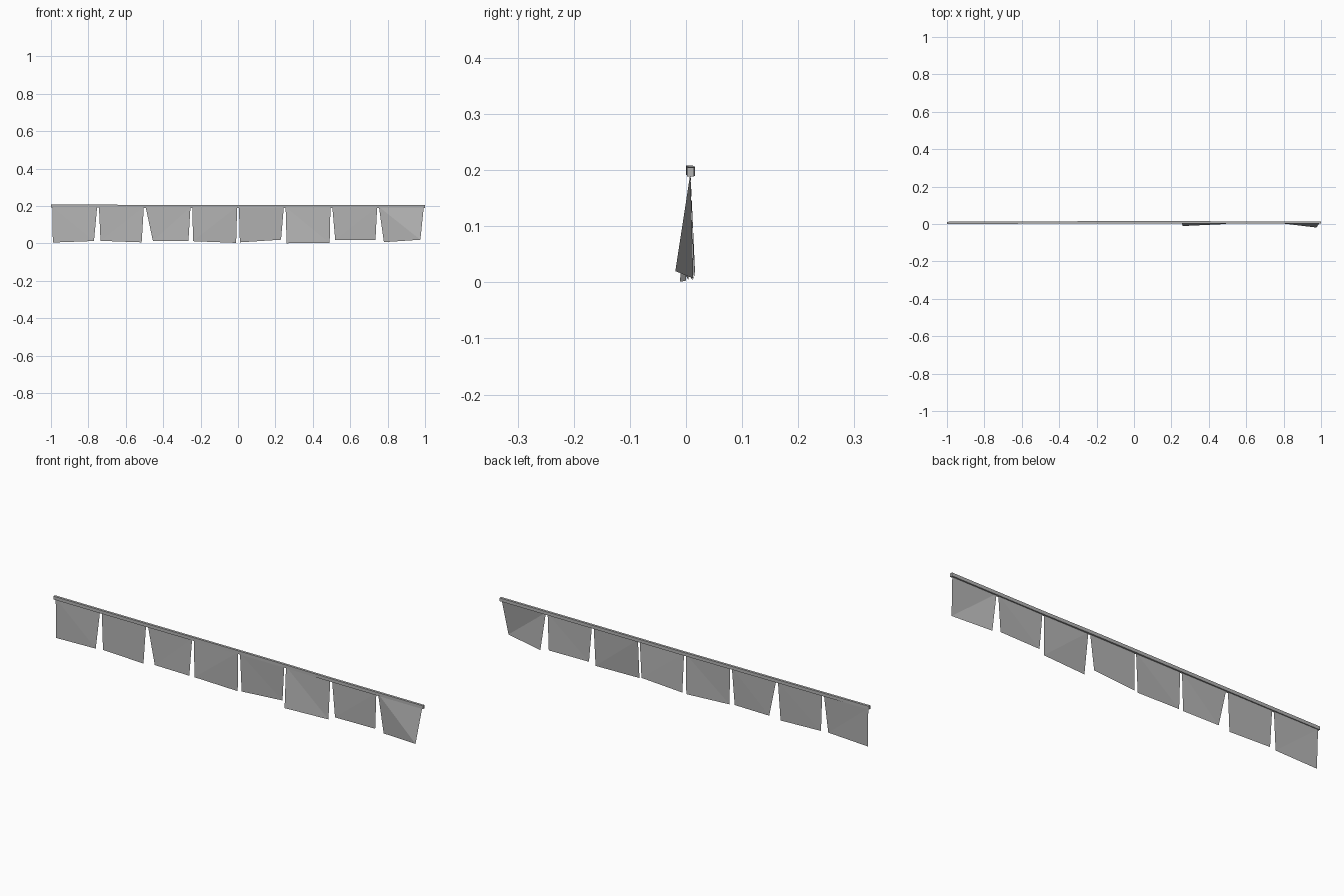
import bpy
import bmesh

cube = bpy.data.objects.get("Cube")
if cube:
    bpy.data.objects.remove(cube, do_unlink=True)

# Plain grey fabric
grey = bpy.data.materials.new("fabric_grey")
grey.use_nodes = True
colour = (0.45, 0.45, 0.45, 1)
grey.diffuse_color = colour
grey.node_tree.nodes["Principled BSDF"].inputs["Base Color"].default_value = colour


def finish(name, bm):
    mesh = bpy.data.meshes.new(name)
    bm.to_mesh(mesh)
    bm.free()
    mesh.materials.append(grey)
    obj = bpy.data.objects.new(name, mesh)
    bpy.context.collection.objects.link(obj)
    return obj


# Rail: a square section carried along a slightly uneven line
path = [(-1, 0.006, 0.2), (-0.7, 0.007, 0.199), (0, 0.01, 0.198),
        (0.24, 0.01, 0.198), (0.5, 0.008, 0.197), (1, 0.008, 0.197)]
half_y, half_z = 0.006, 0.008
bm = bmesh.new()
rings = []
for x, y, z in path:
    rings.append([bm.verts.new((x, y + sy * half_y, z + sz * half_z))
                  for sy, sz in ((-1, -1), (1, -1), (1, 1), (-1, 1))])
for a, b in zip(rings, rings[1:]):
    for i in range(4):
        j = (i + 1) % 4
        bm.faces.new((a[i], a[j], b[j], b[i]))
bm.faces.new(rings[0])
bm.faces.new(rings[-1])
bmesh.ops.recalc_face_normals(bm, faces=bm.faces)
finish("rail", bm)

# Hanging flags: lower left-hand and right-hand corners of each (x, y, z)
hems = [((-0.99, 0.004, 0.005), (-0.77, -0.001, 0.013)),
        ((-0.735, 0.005, 0.014), (-0.515, 0.004, 0.006)),
        ((-0.455, 0.006, 0.014), (-0.265, 0.002, 0.014)),
        ((-0.24, 0.006, 0.012), (-0.01, 0.012, 0.003)),
        ((0.01, 0.014, 0.006), (0.23, 0.016, 0.02)),
        ((0.26, -0.011, 0.001), (0.49, 0, 0.003)),
        ((0.52, 0.008, 0.018), (0.735, 0.012, 0.018)),
        ((0.78, 0.013, 0.007), (0.975, -0.019, 0.02))]
for i, (low_a, low_b) in enumerate(hems):
    x = -0.993 + i * 0.2495
    bm = bmesh.new()
    corners = [low_a, low_b, (x + 0.24, 0.008, 0.196), (x, 0.008, 0.196)]
    face = bm.faces.new([bm.verts.new(c) for c in corners])
    bmesh.ops.triangulate(bm, faces=[face])
    finish(f"flag_{i + 1}", bm)
